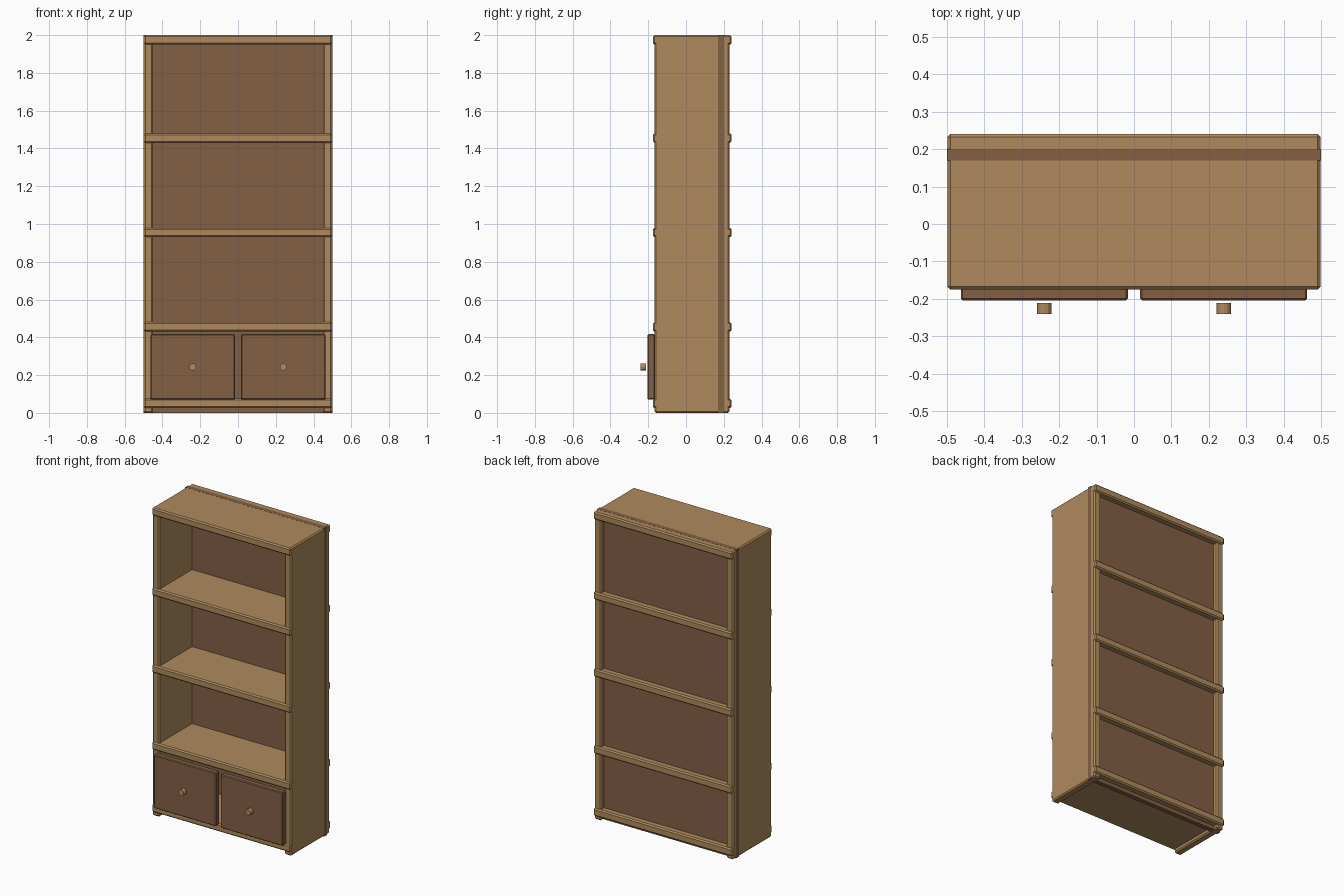
import bpy

if "Cube" in bpy.data.objects:
    bpy.data.objects.remove(bpy.data.objects["Cube"], do_unlink=True)


def make_material(name, rgb):
    mat = bpy.data.materials.new(name)
    mat.use_nodes = True
    color = (*rgb, 1)
    mat.diffuse_color = color
    mat.node_tree.nodes["Principled BSDF"].inputs["Base Color"].default_value = color
    return mat


light_wood = make_material("light wood", (0.43, 0.26, 0.11))
dark_wood = make_material("dark wood", (0.23, 0.115, 0.06))


def board(name, x, y, z, mat, bevel=0.008):
    """Box between the given (low, high) ranges with a small chamfer."""
    spans = (x, y, z)
    bpy.ops.mesh.primitive_cube_add(size=1, location=[(a + b) / 2 for a, b in spans])
    obj = bpy.context.object
    obj.name = name
    obj.scale = [b - a for a, b in spans]
    bpy.ops.object.transform_apply(location=False, rotation=False, scale=True)
    obj.data.materials.append(mat)
    if bevel:
        mod = obj.modifiers.new("Edge", "BEVEL")
        mod.width = bevel
        mod.segments = 1
    return obj


# Back panel, a hair proud of the carcass so its edge shows
board("back_panel", (-0.4995, 0.4995), (0.17, 0.20), (0, 2.0005), dark_wood, 0)

# Shelves, overhanging the sides at front and back
for i, top in enumerate((0.075, 0.48, 0.98, 1.48, 2.0)):
    board(f"shelf_{i + 1}", (-0.499, 0.499), (-0.175, 0.241), (top - 0.05, top), light_wood)

for side, s in (("right", -1), ("left", 1)):
    # Upright side panel
    board(f"{side}_side", sorted((s * 0.499, s * 0.449)), (-0.167, 0.23), (0, 2), light_wood)
    # Cupboard door
    board(f"{side}_door", sorted((s * 0.016, s * 0.463)), (-0.204, -0.165), (0.07, 0.417),
          dark_wood, 0.005)
    # Door knob
    bpy.ops.mesh.primitive_cylinder_add(vertices=12, radius=0.019, depth=0.03,
                                        location=(s * 0.24, -0.226, 0.243),
                                        rotation=(1.5708, 0, 0))
    knob = bpy.context.object
    knob.name = f"{side}_knob"
    knob.data.materials.append(light_wood)
